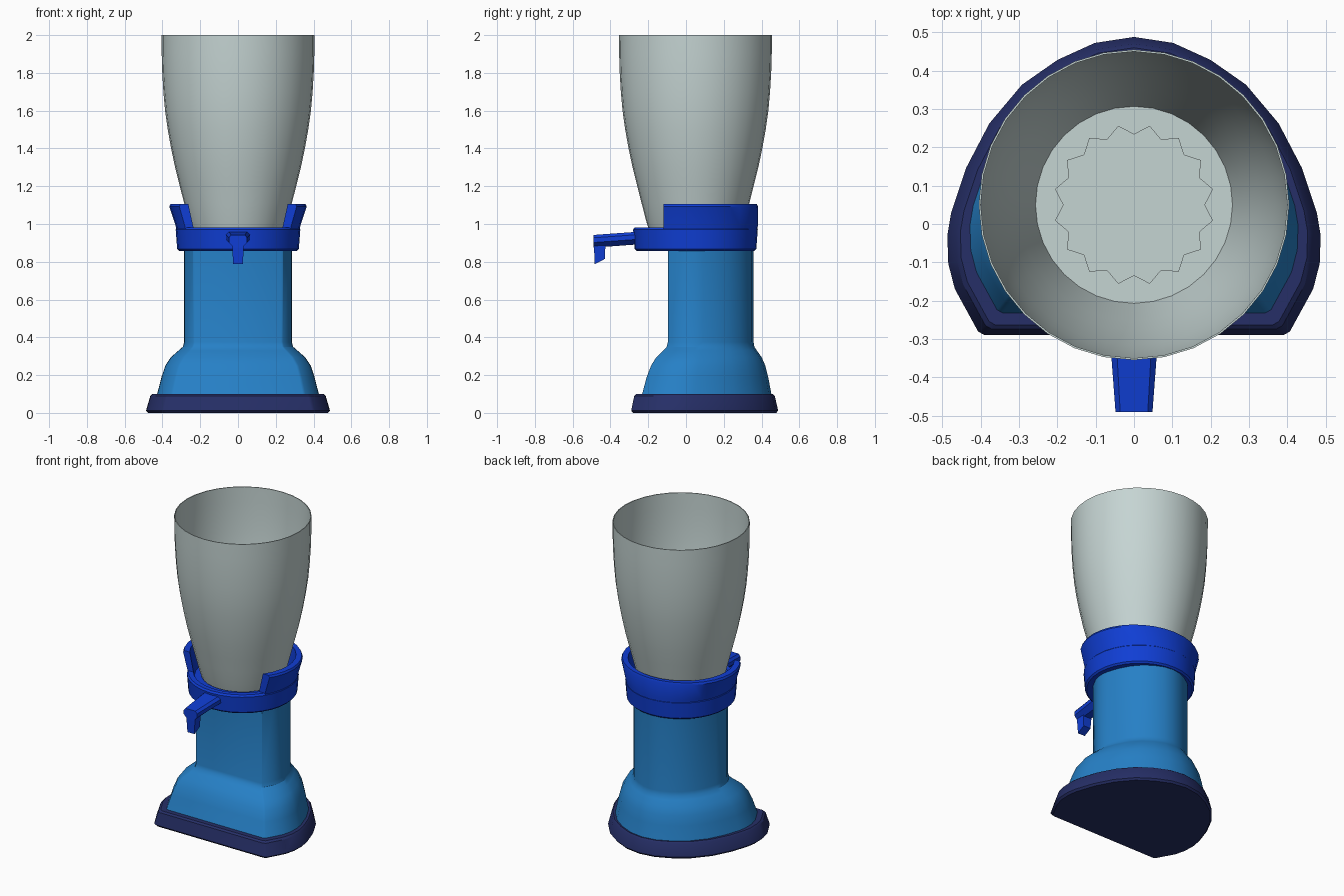
import bpy, bmesh, math

if "Cube" in bpy.data.objects:
    bpy.data.objects.remove(bpy.data.objects["Cube"])

CY = 0.05  # depth position of the round parts


def material(name, rgb):
    m = bpy.data.materials.new(name)
    m.use_nodes = True
    m.diffuse_color = (*rgb, 1)
    m.node_tree.nodes["Principled BSDF"].inputs["Base Color"].default_value = (*rgb, 1)
    return m


navy = material("navy", (0.019, 0.028, 0.135))
sky = material("sky blue", (0.019, 0.215, 0.565))
royal = material("royal blue", (0.005, 0.048, 0.66))
frost = material("frosted grey", (0.56, 0.66, 0.65))


def loft(name, loops, mat, cap=True, closed=False, cut_y=None, angle=32):
    """Skin a list of equal-length vertex loops."""
    bm = bmesh.new()
    rings = [[bm.verts.new(p) for p in loop] for loop in loops]
    pairs = list(zip(rings, rings[1:]))
    if closed:
        pairs.append((rings[-1], rings[0]))
    n = len(rings[0])
    for a, b in pairs:
        for i in range(n):
            j = (i + 1) % n
            bm.faces.new((a[i], a[j], b[j], b[i]))
    if cap and not closed:
        bm.faces.new(rings[0])
        bm.faces.new(rings[-1])
    if cut_y is not None:
        geom = bm.verts[:] + bm.edges[:] + bm.faces[:]
        res = bmesh.ops.bisect_plane(bm, geom=geom, plane_co=(0, cut_y, 0),
                                     plane_no=(0, -1, 0), clear_outer=True)
        edges = [e for e in res["geom_cut"] if isinstance(e, bmesh.types.BMEdge)]
        bmesh.ops.edgeloop_fill(bm, edges=edges)
    bmesh.ops.recalc_face_normals(bm, faces=bm.faces[:])
    me = bpy.data.meshes.new(name)
    bm.to_mesh(me)
    bm.free()
    ob = bpy.data.objects.new(name, me)
    bpy.context.collection.objects.link(ob)
    me.materials.append(mat)
    bpy.ops.object.select_all(action="DESELECT")
    ob.select_set(True)
    bpy.context.view_layer.objects.active = ob
    bpy.ops.object.shade_smooth_by_angle(angle=math.radians(angle))
    return ob


def oval(rx, ry, z, n=32):
    return [(rx * math.sin(t), CY + ry * math.cos(t), z)
            for t in (2 * math.pi * i / n for i in range(n))]


# Flat-fronted, round-backed outline: half width, depth fraction
HALF = [(0.80, 0), (0.835, 0.012), (0.96, 0.155), (0.995, 0.24), (1, 0.335), (0.98, 0.41),
        (0.90, 0.56), (0.775, 0.71), (0.6, 0.84), (0.41, 0.923), (0.21, 0.98), (0, 1)]
OUTLINE = HALF + [(-x, y) for x, y in reversed(HALF[:-1])]


def section(w, front, back, z):
    return [(x * w, front + y * (back - front), z) for x, y in OUTLINE]


# Foot plate
loft("base_plate", [section(*s) for s in [
    (0.475, -0.28, 0.478, 0), (0.487, -0.29, 0.488, 0.012),
    (0.464, -0.274, 0.47, 0.09), (0.453, -0.263, 0.46, 0.1)]], navy)

# Pedestal with a flared skirt
loft("pedestal", [section(*s) for s in [
    (0.432, -0.236, 0.455, 0.09), (0.428, -0.232, 0.452, 0.1),
    (0.405, -0.208, 0.435, 0.19), (0.385, -0.185, 0.42, 0.25),
    (0.355, -0.157, 0.4, 0.295), (0.315, -0.12, 0.375, 0.33),
    (0.292, -0.102, 0.362, 0.35), (0.285, -0.096, 0.358, 0.375),
    (0.285, -0.096, 0.358, 0.87)]], sky)

# Collar with a shallow seat for the cup
loft("collar", [oval(r, r, z) for r, z in [
    (0.312, 0.858), (0.322, 0.868), (0.33, 0.97), (0.322, 0.982),
    (0.292, 0.982), (0.285, 0.96)]], royal)

# Raised rear wall of the collar, open at the front
loft("collar_back_wall", [oval(*s) for s in [
    (0.322, 0.328, 0.95), (0.33, 0.33, 0.99), (0.364, 0.331, 1.092),
    (0.358, 0.326, 1.105), (0.32, 0.3, 1.105), (0.285, 0.288, 0.95)]],
    royal, closed=True, cut_y=-0.12)

# Cup: outer wall, rim, inner wall and floor
PROFILE = [(0.245, 0.965), (0.262, 1.02), (0.285, 1.11), (0.308, 1.2), (0.333, 1.3),
           (0.354, 1.4), (0.372, 1.5), (0.386, 1.6), (0.395, 1.7), (0.401, 1.8),
           (0.404, 1.9), (0.405, 2.0)]
inner = [(r - 0.005, z) for r, z in reversed(PROFILE[1:])]
loft("cup", [oval(r, r, z) for r, z in PROFILE + inner], frost)

# Toothed feed wheel lying on the cup floor
wheel = []
for z in (1.015, 1.024):
    wheel.append([(r * math.sin(t), CY + r * math.cos(t), z) for r, t in
                  ((0.21 if i % 2 else 0.185, math.pi * i / 16) for i in range(32))])
loft("feed_wheel", wheel, frost)


# Spout arm with a tapering six-sided section
def arm(y, k, dz):
    right = [(0.03, 0.893), (0.067, 0.92), (0.067, 0.945), (0.05, 0.96)]
    pts = right + [(-x, z) for x, z in reversed(right)]
    return [(x * k, y, z + dz) for x, z in pts]


loft("spout_arm", [arm(-0.24, 1, 0), arm(-0.49, 0.72, -0.018)], royal)


# Downturned spout tip
def tip(w, front, back, zf, zb):
    return [(-w, front, zf), (w, front, zf), (w, back, zb), (-w, back, zb)]


loft("spout_tip", [tip(0.026, -0.483, -0.43, 0.787, 0.815),
                   tip(0.032, -0.489, -0.425, 0.92, 0.92)], royal)
